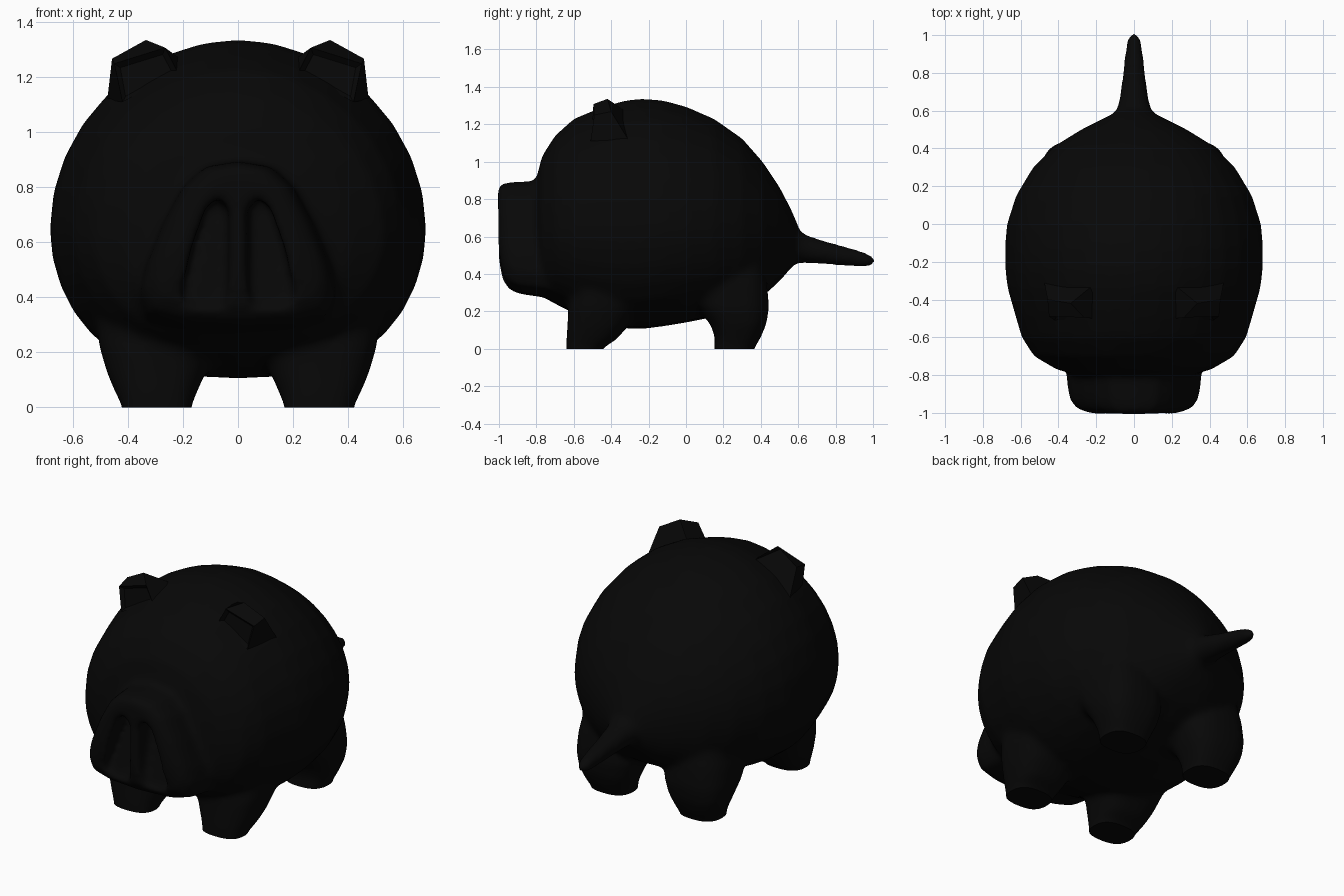
import bpy, bmesh, math

if "Cube" in bpy.data.objects:
    bpy.data.objects.remove(bpy.data.objects["Cube"])

black = bpy.data.materials.new("soft_black")
black.diffuse_color = (0.0022, 0.0022, 0.0022, 1)
black.use_nodes = True
black.node_tree.nodes["Principled BSDF"].inputs["Base Color"].default_value = black.diffuse_color


def loft(name, rings):
    """Closed skin through rings of equal point count, capped at both ends."""
    bm = bmesh.new()
    loops = [[bm.verts.new(p) for p in ring] for ring in rings]
    n = len(loops[0])
    for a, b in zip(loops, loops[1:]):
        for i in range(n):
            j = (i + 1) % n
            bm.faces.new((a[i], a[j], b[j], b[i]))
    bm.faces.new(loops[0])
    bm.faces.new(loops[-1])
    bmesh.ops.recalc_face_normals(bm, faces=bm.faces)
    mesh = bpy.data.meshes.new(name)
    bm.to_mesh(mesh)
    bm.free()
    mesh.materials.append(black)
    ob = bpy.data.objects.new(name, mesh)
    bpy.context.collection.objects.link(ob)
    return ob


def egg_ring(y, top, mid, bottom, half, belly=1.0, n=32):
    """Upright ring with separate upper and lower heights; belly < 1 fills the lower half."""
    ring = []
    for i in range(n):
        a = 2 * math.pi * i / n
        c, s = math.cos(a), math.sin(a)
        c = math.copysign(abs(c) ** (1.04 if s > 0 else belly), c)
        ring.append((half * c, y, mid + s * (top - mid if s > 0 else mid - bottom)))
    return ring


def flat_ring(z, x0, x1, y0, y1, n=20):
    """Rounded rectangle lying at height z."""
    ring = []
    for i in range(n):
        a = 2 * math.pi * i / n
        c, s = math.cos(a), math.sin(a)
        px = math.copysign(abs(c) ** 0.75, c)
        py = math.copysign(abs(s) ** 0.75, s)
        ring.append(((x0 + x1) / 2 + px * (x1 - x0) / 2, (y0 + y1) / 2 + py * (y1 - y0) / 2, z))
    return ring


# Barrel body: y, top, widest height, bottom, half width
body = loft("pig_body", [egg_ring(*r, belly=0.72) for r in (
    (-0.80, 0.91, 0.62, 0.33, 0.30), (-0.77, 1.03, 0.62, 0.28, 0.41),
    (-0.70, 1.14, 0.63, 0.24, 0.53), (-0.60, 1.23, 0.64, 0.19, 0.595),
    (-0.48, 1.28, 0.65, 0.14, 0.63), (-0.34, 1.325, 0.65, 0.11, 0.67),
    (-0.24, 1.338, 0.65, 0.105, 0.682), (-0.12, 1.328, 0.65, 0.12, 0.684),
    (0.0, 1.295, 0.65, 0.14, 0.673), (0.15, 1.23, 0.65, 0.17, 0.625),
    (0.30, 1.125, 0.64, 0.22, 0.535), (0.41, 1.00, 0.63, 0.28, 0.425),
    (0.50, 0.865, 0.61, 0.36, 0.28), (0.56, 0.75, 0.58, 0.43, 0.16),
    (0.60, 0.66, 0.56, 0.48, 0.08))])
parts = [body]

# Tail
parts.append(loft("tail", [egg_ring(y, t, (t + b) / 2, b, w, n=16) for y, t, b, w in (
    (0.48, 0.72, 0.42, 0.16), (0.57, 0.66, 0.455, 0.105), (0.64, 0.61, 0.457, 0.083),
    (0.75, 0.575, 0.45, 0.066), (0.88, 0.54, 0.44, 0.052), (0.96, 0.515, 0.435, 0.042),
    (0.99, 0.50, 0.44, 0.032), (1.01, 0.485, 0.45, 0.016))]))

# Snout, its face leaning back towards the chin
half = [(0, .895), (.12, .875), (.20, .80), (.27, .67), (.33, .52), (.35, .42), (.32, .34), (.2, .305), (0, .295)]
outline = half + [(-x, z) for x, z in half[-2:0:-1]]
parts.append(loft("snout", [[(x * s, y, 0.82 + (z - 0.82) * s) for x, z in outline] for y, s in (
    (-0.60, 1.06), (-0.80, 1.03), (-0.90, 1.0), (-0.945, 0.955), (-0.98, 0.86), (-1.005, 0.62))]))

# Legs, flaring up into the body
front = ((-.05, .17, .42, -.64, -.46), (.0, .17, .42, -.64, -.45), (.05, .15, .445, -.64, -.37),
         (.12, .12, .475, -.635, -.31), (.22, .09, .505, -.63, -.25), (.34, .10, .52, -.60, -.20),
         (.46, .16, .52, -.55, -.20))
back = ((-.05, .17, .42, .15, .35), (.0, .17, .42, .15, .365), (.06, .15, .445, .155, .40),
        (.13, .12, .475, .13, .43), (.22, .09, .495, .06, .445), (.34, .10, .49, .0, .435),
        (.48, .16, .46, -.04, .40))
for side in (-1, 1):
    for name, rings in (("front_leg", front), ("back_leg", back)):
        parts.append(loft(name, [[(side * x, y, z) for x, y, z in flat_ring(*r)] for r in rings]))

# Fuse the soft parts into one skin
for ob in bpy.data.objects:
    ob.select_set(ob in parts)
bpy.context.view_layer.objects.active = body
bpy.ops.object.join()


def hidden(ob):
    ob.hide_render = True
    ob.hide_viewport = True
    return ob


# Nostril cutters: slanted teardrop slots, deepest at the top, ramping out at the bottom
slot = [(.035, .72), (.07, .765), (.115, .73), (.165, .58), (.205, .40), (.16, .36), (.05, .36), (.035, .45)]
cutters = []
for side in (-1, 1):
    cutters.append(hidden(loft("nostril_cutter", [
        [(side * (.02 + (x - .035) * 1.15), -1.1, z) for x, z in slot],
        [(side * (x + .005), -0.865 - max(0, 0.6 - z) * 0.35, z) for x, z in slot]])))

# Ground cutter trims the soles flat
sole_cutter = hidden(loft("sole_cutter", [flat_ring(-0.3, -1, 1, -1, 1), flat_ring(0, -1, 1, -1, 1)]))


def remesh(size):
    mod = body.modifiers.new("skin", 'REMESH')
    mod.mode = 'VOXEL'
    mod.voxel_size = size
    mod.use_smooth_shade = True


def cut_with(ob):
    mod = body.modifiers.new("cut", 'BOOLEAN')
    mod.operation = 'DIFFERENCE'
    mod.object = ob


remesh(0.016)
for cut in cutters:
    cut_with(cut)
remesh(0.016)
mod = body.modifiers.new("soften", 'SMOOTH')
mod.factor = 0.5
mod.iterations = 10
cut_with(sole_cutter)

# Ears: faceted stubs with a hollow front
for side in (-1, 1):
    base = [(.22, -.50, 1.22), (.42, -.51, 1.11), (.475, -.31, 1.12), (.20, -.31, 1.26)]
    tip = [(.265, -.495, 1.308), (.45, -.49, 1.25), (.458, -.40, 1.268), (.335, -.42, 1.336)]
    ear = loft("ear", [[(side * x, y, z) for x, y, z in ring] for ring in (base, tip)])
    bm = bmesh.new()
    bm.from_mesh(ear.data)
    face = min(bm.faces, key=lambda f: f.normal.y)
    bmesh.ops.inset_region(bm, faces=[face], thickness=0.025, depth=-0.02)
    bm.to_mesh(ear.data)
    bm.free()
